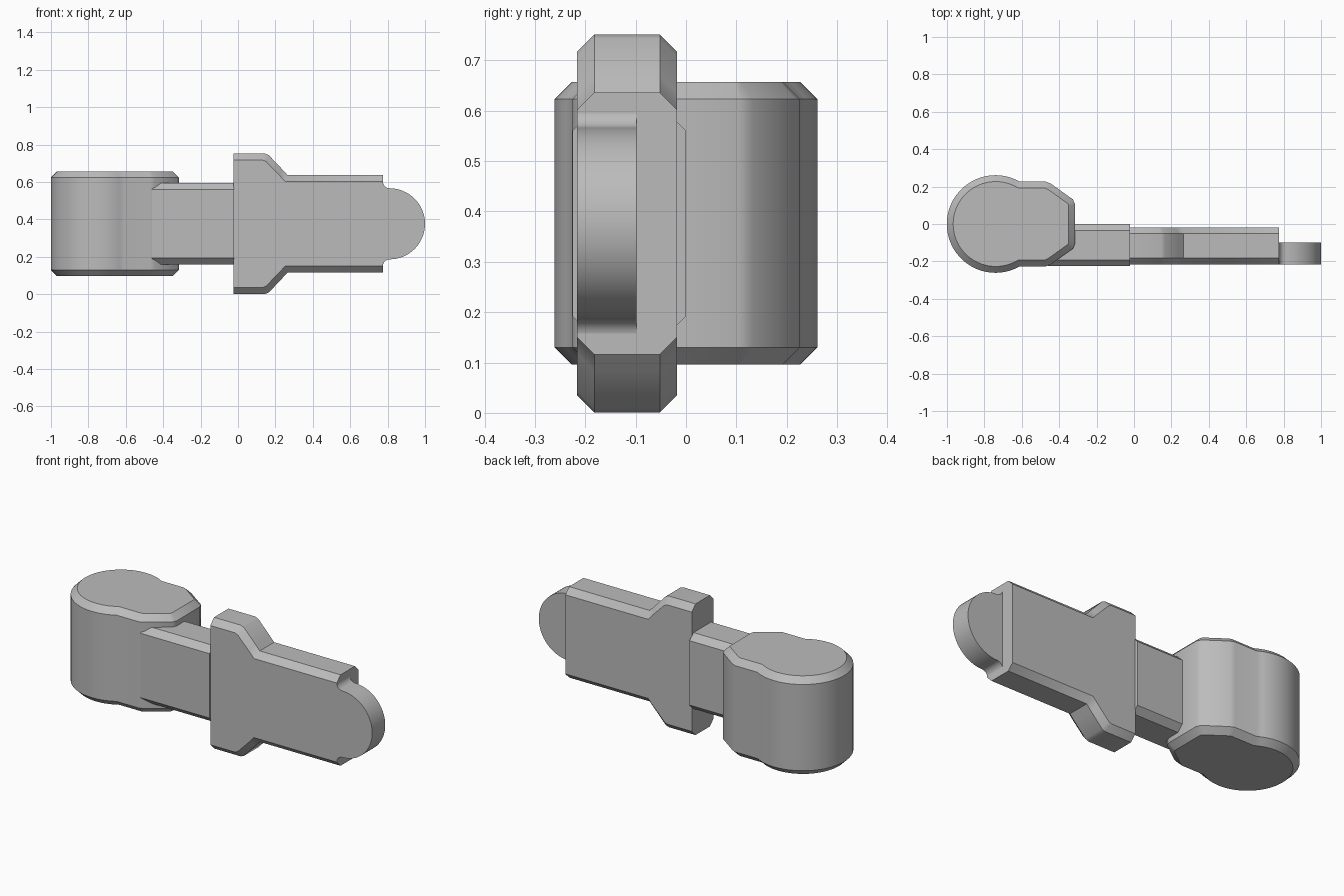
import bpy, bmesh, math
from mathutils import Vector

cube = bpy.data.objects.get("Cube")
if cube:
    bpy.data.objects.remove(cube, do_unlink=True)

MID = 0.376       # height of the long axis
CHAMFER = 0.034

grey = bpy.data.materials.new("plain grey")
grey.use_nodes = True
grey.diffuse_color = (0.5, 0.5, 0.5, 1)
grey.node_tree.nodes["Principled BSDF"].inputs["Base Color"].default_value = (0.5, 0.5, 0.5, 1)


def finish(name, bm):
    bmesh.ops.recalc_face_normals(bm, faces=bm.faces[:])
    mesh = bpy.data.meshes.new(name)
    bm.to_mesh(mesh)
    bm.free()
    mesh.materials.append(grey)
    obj = bpy.data.objects.new(name, mesh)
    bpy.context.collection.objects.link(obj)
    bpy.ops.object.select_all(action='DESELECT')
    obj.select_set(True)
    bpy.context.view_layer.objects.active = obj
    bpy.ops.object.shade_smooth_by_angle(angle=math.radians(36))


def prism(name, outline, move, chamfer=0):
    """Extrude a closed outline of 3D points, optionally chamfering both rims."""
    bm = bmesh.new()
    base = bm.faces.new([bm.verts.new(p) for p in outline])
    geom = bmesh.ops.extrude_face_region(bm, geom=[base], use_keep_orig=True)["geom"]
    cap = next(g for g in geom if isinstance(g, bmesh.types.BMFace))
    bmesh.ops.translate(bm, vec=Vector(move), verts=cap.verts[:])
    bmesh.ops.recalc_face_normals(bm, faces=bm.faces[:])
    if chamfer:
        rims = list(set(base.edges) | set(cap.edges))
        bmesh.ops.bevel(bm, geom=rims, offset=chamfer, offset_type='OFFSET',
                        segments=1, profile=0.5, affect='EDGES')
    finish(name, bm)


def bar(name, stations, y0, y1):
    """Loft chamfered sections along x; a station is outer x, inner x, outer half height."""
    c, bm, rings = CHAMFER, bmesh.new(), []
    for xo, xi, h in stations:
        half = [(xi, y0, h - c), (xo, y0 + c, h), (xo, y1 - c, h), (xi, y1, h - c)]
        loop = half + [(x, y, -z) for x, y, z in reversed(half)]
        rings.append([bm.verts.new((x, y, z + MID)) for x, y, z in loop])
    for a, b in zip(rings, rings[1:]):
        for i in range(8):
            j = (i + 1) % 8
            bm.faces.new((a[i], a[j], b[j], b[i]))
    bm.faces.new(rings[0])
    bm.faces.new(rings[-1])
    finish(name, bm)


def arc(cx, cy, r, start, end, n):
    angles = [math.radians(start + (end - start) * i / n) for i in range(n + 1)]
    return [(cx + r * math.cos(a), cy + r * math.sin(a)) for a in angles]


# Round pivot head with a tapered neck
neck = [(-0.47, 0.226), (-0.445, 0.216), (-0.327, 0.132), (-0.315, 0.105)]
outline = arc(-0.74, 0, 0.261, 60, 300, 40)
outline += [(x, -y) for x, y in neck] + neck[::-1]
prism("pivot_head", [(x, y, 0.096) for x, y in outline], (0, 0, 0.561), CHAMFER)

# Narrow connecting arm
bar("connecting_arm", [(-0.46, -0.46, 0.218), (-0.022, -0.022, 0.218)], -0.2255, 0)

# Wide plate with flared shoulder
bar("shoulder_plate", [
    (-0.024, -0.024, 0.375), (0.145, 0.132, 0.375), (0.165, 0.15, 0.367),
    (0.235, 0.222, 0.293), (0.265, 0.252, 0.26), (0.776, 0.776, 0.26)], -0.216, -0.018)

# Rounded tip joined to the plate by small fillets
fillet = arc(0.811, 0.226, 0.036, 180, 270, 8)
profile = [(x, -z) for x, z in fillet] + arc(0.81, 0, 0.19, -90, 90, 32) + fillet[::-1]
prism("rounded_tip", [(x, -0.216, z + MID) for x, z in profile], (0, 0.118, 0))
